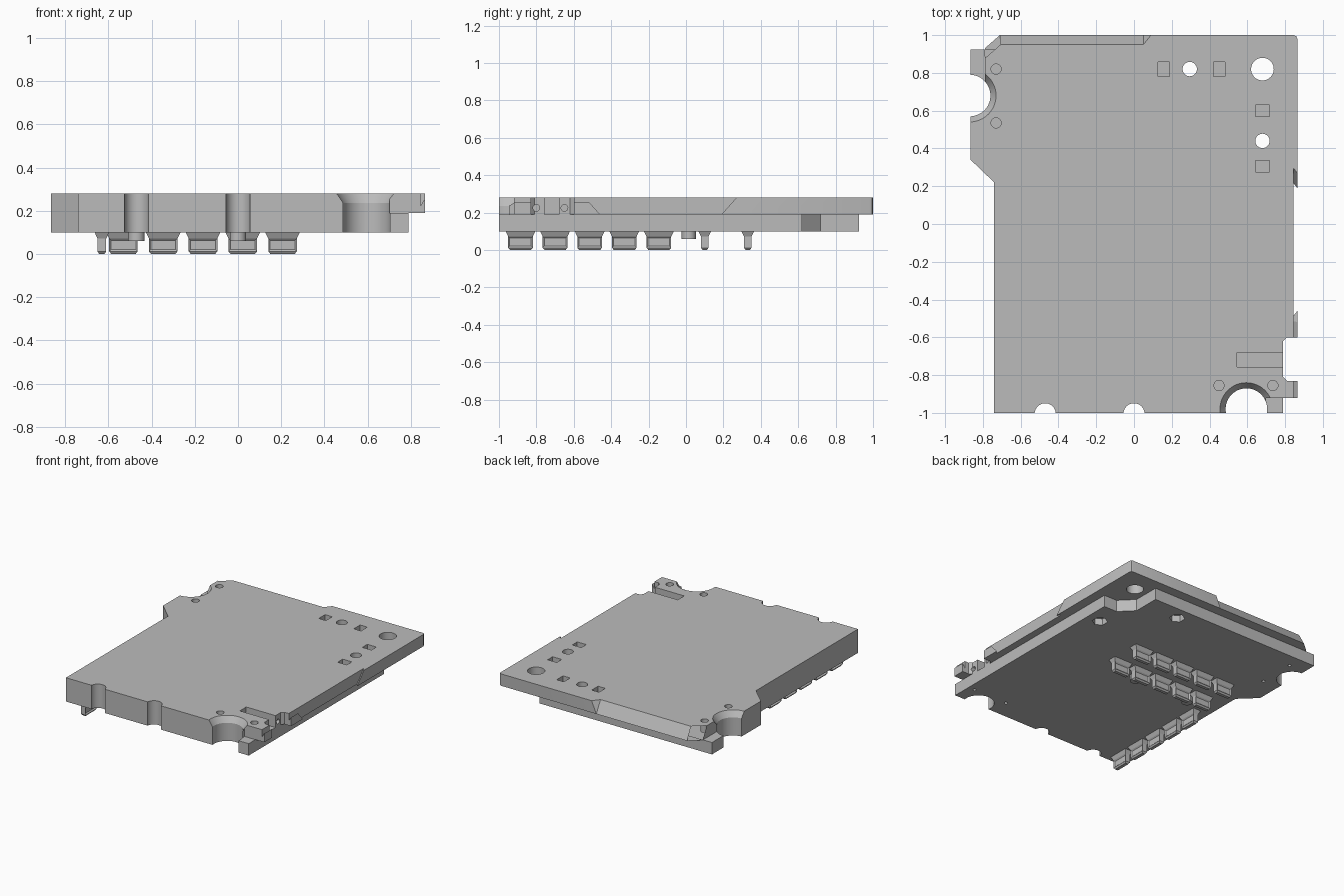
import bpy, bmesh, math
from mathutils import Vector

cube = bpy.data.objects.get("Cube")
if cube:
    bpy.data.objects.remove(cube, do_unlink=True)

BOT, MID, TOP = 0.10, 0.19, 0.28

mat = bpy.data.materials.new("matte_grey")
mat.use_nodes = True
GREY = (0.5, 0.5, 0.5, 1)
mat.diffuse_color = GREY
mat.node_tree.nodes["Principled BSDF"].inputs["Base Color"].default_value = GREY


def make(name, bm):
    bmesh.ops.recalc_face_normals(bm, faces=bm.faces)
    me = bpy.data.meshes.new(name)
    bm.to_mesh(me)
    bm.free()
    me.materials.append(mat)
    ob = bpy.data.objects.new(name, me)
    bpy.context.collection.objects.link(ob)
    return ob


def plate(name, outline, z0, z1):
    bm = bmesh.new()
    face = bm.faces.new([bm.verts.new((x, y, z0)) for x, y in outline])
    side = bmesh.ops.extrude_face_region(bm, geom=[face])["geom"]
    bmesh.ops.translate(bm, vec=(0, 0, z1 - z0),
                        verts=[v for v in side if isinstance(v, bmesh.types.BMVert)])
    return make(name, bm)


def box(x0, x1, y0, y1, z0, z1):
    return plate("cutter", [(x0, y0), (x1, y0), (x1, y1), (x0, y1)], z0, z1)


def round_bar(name, x, y, r0, r1, z0, z1, sides=40):
    bm = bmesh.new()
    bmesh.ops.create_cone(bm, cap_ends=True, segments=sides, radius1=r0, radius2=r1, depth=z1 - z0)
    bmesh.ops.translate(bm, vec=(x, y, (z0 + z1) / 2), verts=bm.verts)
    return make(name, bm)


def combine(ob, other, operation="DIFFERENCE"):
    mod = ob.modifiers.new("combine", "BOOLEAN")
    mod.operation, mod.solver, mod.object = operation, "EXACT", other
    deps = bpy.context.evaluated_depsgraph_get()
    deps.update()
    me = bpy.data.meshes.new_from_object(ob.evaluated_get(deps))
    ob.modifiers.clear()
    ob.data = me
    bpy.data.objects.remove(other, do_unlink=True)


def chamfer(ob, start, end, inset, drop, flare=(0, 0), skew=(0, 0)):
    """Slope the top edge from start to end; the ends may splay outwards."""
    a, b = Vector((*start, 0)), Vector((*end, 0))
    along = (b - a).normalized()
    out = Vector((along.y, -along.x, 0))
    k = inset / drop
    # triangle behind the slope, as distance outwards and height above the top
    tri = [(-inset - 0.02 * k, 0.02), (0.02, -drop - 0.02 / k), (0.02, 0.02)]
    bm = bmesh.new()
    rings = []
    for p, sign, f, s in ((a, -1, flare[0], skew[0]), (b, 1, flare[1], skew[1])):
        rings.append([bm.verts.new(p + along * sign * (f * (o + inset) + s * h)
                                   + out * o + Vector((0, 0, TOP + h))) for o, h in tri])
    bm.faces.new(rings[0])
    bm.faces.new(rings[1])
    for i in range(3):
        j = (i + 1) % 3
        bm.faces.new((rings[0][i], rings[0][j], rings[1][j], rings[1][i]))
    combine(ob, make("cutter", bm))


# Upper and lower layers of the body
left_side = [(-0.865, 0.34), (-0.74, 0.22)]
body = plate("body", [
    (-0.74, -1), (0.70, -1), (0.70, -0.92), (0.865, -0.92), (0.865, -0.83), (0.81, -0.83),
    (0.79, -0.81), (0.79, -0.62), (0.81, -0.60), (0.865, -0.60), (0.865, 0.98),
    (0.859, 0.994), (0.845, 1), (-0.71, 1), (-0.79, 0.93), (-0.79, 0.7), (-0.865, 0.7),
] + left_side, MID, TOP)
lower = plate("lower_layer", [
    (-0.74, -1), (0.79, -1), (0.79, 0.62), (0.68, 0.62), (0.58, 0.72), (0.58, 0.925),
    (-0.865, 0.925)] + left_side, BOT, MID)

# Sloped edges: right side, its shallow continuation, back, back left corner
chamfer(body, (0.865, 0.20), (0.865, -0.47), 0.055, 0.09, (1.27, 1.27), (0.89, 0.89))
chamfer(body, (0.865, -0.46), (0.865, -0.95), 0.015, 0.024)
chamfer(body, (0.05, 1), (-0.80, 1), 0.05, 0.09, (0.8, 0), (0.44, 0))
chamfer(body, (-0.67, 1.035), (-0.81, 0.9125), 0.04, 0.09)
combine(body, lower, "UNION")

# Large flared bites and small front notches
for x, y in ((-0.87, 0.68), (0.595, -0.98)):
    combine(body, round_bar("cutter", x, y, 0.11, 0.11, 0, 0.4, 64))
    combine(body, round_bar("cutter", x, y, 0.109, 0.15, 0.235, 0.295, 64))
combine(body, box(0.487, 0.703, -1.1, -0.98, 0, 0.4))
for x in (-0.47, 0):
    combine(body, round_bar("cutter", x, -1.005, 0.056, 0.056, 0, 0.4))

# Through holes, with hexagonal seats below the two small ones
for x, y, r in ((0.295, 0.82, 0.038), (0.68, 0.44, 0.038), (0.68, 0.82, 0.06)):
    combine(body, round_bar("cutter", x, y, r, r, 0, 0.4))
    if r < 0.05:
        combine(body, round_bar("cutter", x, y, 0.055, 0.055, 0, 0.15, 6))

# Rectangular pockets beside the holes
for s in (-1, 1):
    combine(body, box(0.265 + s * 0.147 + 0.01, 0.325 + s * 0.147 + 0.01, 0.782, 0.858, 0.2, 0.4))
    combine(body, box(0.642, 0.718, 0.417 + s * 0.147 + 0.005, 0.477 + s * 0.147 + 0.005, 0.2, 0.4))

# Blind pin holes above, smaller ones below
for x, y in ((-0.73, 0.82), (-0.73, 0.535), (0.45, -0.855), (0.735, -0.855)):
    combine(body, round_bar("cutter", x, y, 0.027, 0.027, 0.2, 0.4, 24))
    combine(body, round_bar("cutter", x, y, 0.012, 0.012, 0, 0.15, 16))

# Side slot and the sideways holes in the posts flanking it
combine(body, box(0.545, 0.9, -0.757, -0.68, MID, 0.4))
for y in (-0.80, -0.65):
    hole = round_bar("cutter", 0, 0, 0.018, 0.018, -0.04, 0.04, 20)
    hole.rotation_euler.y = math.pi / 2
    hole.location = (0.79, y, 0.225)
    combine(body, hole)


def hook(name, x, y, turned):
    """Flat lug with a flared root, tapered tip and a recess on both broad sides."""
    bm = bmesh.new()
    rings = []
    for z, w, t in ((0.101, 0.08, 0.034), (0.072, 0.066, 0.02), (0.012, 0.066, 0.02), (0, 0.056, 0.012)):
        rings.append([bm.verts.new((sx * w, sy * t, z))
                      for sx, sy in ((-1, -1), (1, -1), (1, 1), (-1, 1))])
    bm.faces.new(rings[0])
    bm.faces.new(rings[-1])
    broad = []
    for n, (top, low) in enumerate(zip(rings, rings[1:])):
        for i in range(4):
            j = (i + 1) % 4
            f = bm.faces.new((top[i], top[j], low[j], low[i]))
            if n == 1 and i in (0, 2):
                broad.append(f)
    bmesh.ops.recalc_face_normals(bm, faces=bm.faces)
    bmesh.ops.inset_individual(bm, faces=broad, thickness=0.012, depth=-0.008)
    ob = make(name, bm)
    ob.location = (x, y, 0)
    ob.rotation_euler.z = math.pi / 2 if turned else 0


# Three rows of hooks and two locating pegs underneath
for i in range(5):
    hook("front_hook", -0.53 + 0.184 * i, 0.10, False)
    hook("rear_hook", -0.53 + 0.184 * i, 0.33, False)
    hook("side_hook", -0.63, -0.885 + 0.185 * i, True)
for x in (-0.47, 0):
    round_bar("peg", x, 0.015, 0.038, 0.038, 0.06, BOT + 0.001)

# Smooth the round walls only
bpy.ops.object.select_all(action="DESELECT")
for ob in bpy.context.scene.objects:
    if ob.type == "MESH" and ob.name.startswith(("body", "peg")):
        ob.select_set(True)
        bpy.context.view_layer.objects.active = ob
bpy.ops.object.shade_smooth_by_angle(angle=math.radians(25))
